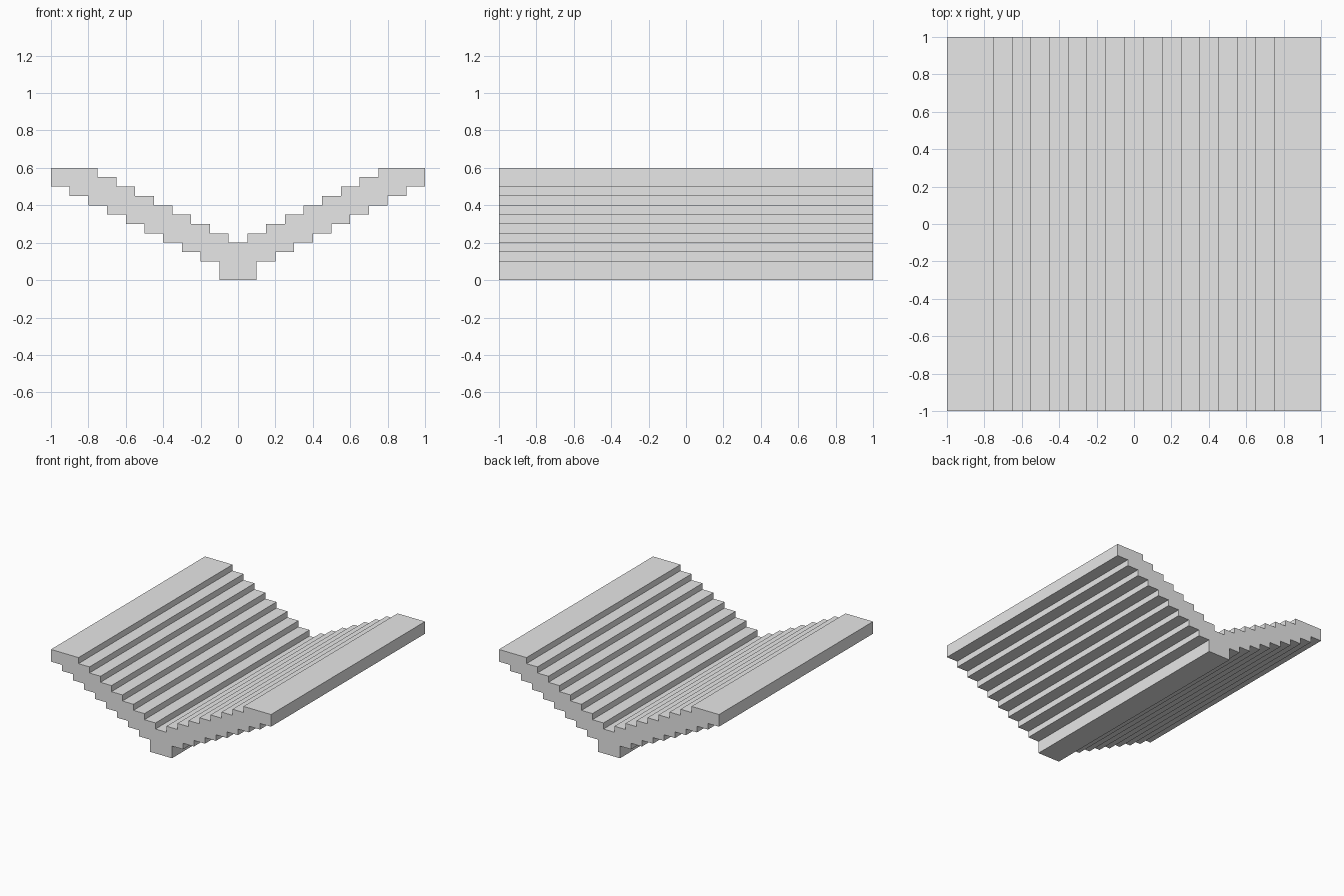
import bpy
import bmesh

cube = bpy.data.objects.get("Cube")
if cube:
    bpy.data.objects.remove(cube, do_unlink=True)

STEP_RUN, STEP_RISE = 0.1, 0.05
HALF_LENGTH = 1.0


def stair(first_x, first_z, steps, end_x):
    """Points of a staircase climbing outward in +x."""
    points = []
    x, z = first_x, first_z
    for _ in range(steps):
        points += [(x, z), (x + STEP_RUN, z)]
        x, z = x + STEP_RUN, z + STEP_RISE
    return points + [(x, z), (end_x, z)]


# Right half of the cross-section: underside outward, then upper side
under = [(0.1, 0.0)] + stair(0.1, 0.1, 8, 1.0)
upper = [(0.05, 0.2)] + stair(0.05, 0.25, 7, 1.0)
half = under + upper[::-1]

# Mirror the half to close the V-shaped outline
outline = half + [(-x, z) for x, z in reversed(half)]

# Extrude the outline from front to back
bm = bmesh.new()
face = bm.faces.new([bm.verts.new((x, -HALF_LENGTH, z)) for x, z in outline])
result = bmesh.ops.extrude_face_region(bm, geom=[face], use_keep_orig=True)
back = [v for v in result["geom"] if isinstance(v, bmesh.types.BMVert)]
bmesh.ops.translate(bm, verts=back, vec=(0, 2 * HALF_LENGTH, 0))
bmesh.ops.recalc_face_normals(bm, faces=bm.faces)

mesh = bpy.data.meshes.new("stepped_valley")
bm.to_mesh(mesh)
bm.free()
valley = bpy.data.objects.new("stepped_valley", mesh)
bpy.context.collection.objects.link(valley)

# Single plain grey
grey = bpy.data.materials.new("light_grey")
grey.use_nodes = True
colour = (0.8, 0.8, 0.8, 1.0)
grey.diffuse_color = colour
grey.node_tree.nodes["Principled BSDF"].inputs["Base Color"].default_value = colour
mesh.materials.append(grey)
